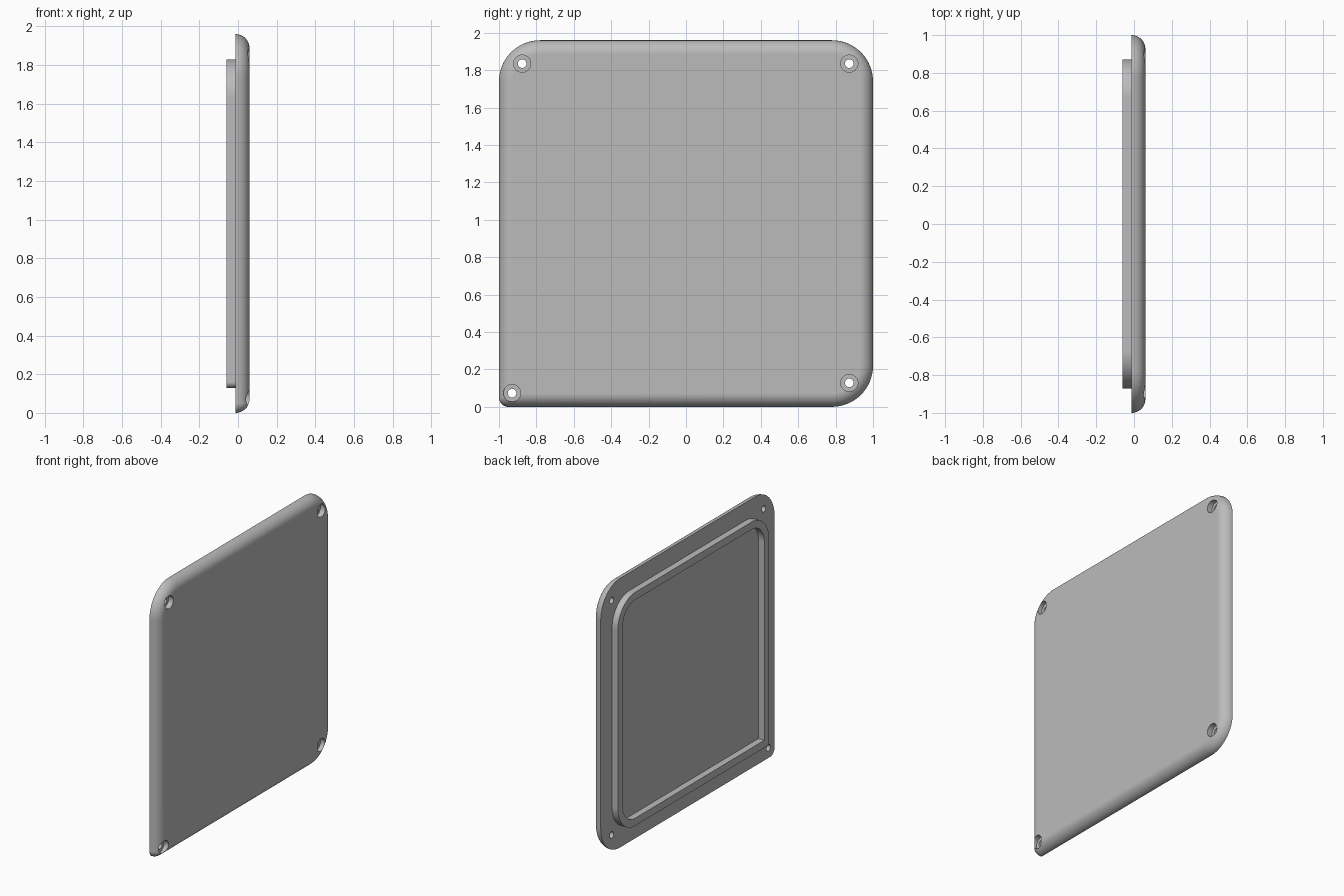
import bpy, bmesh, math
from mathutils import Matrix

cube = bpy.data.objects.get("Cube")
if cube:
    bpy.data.objects.remove(cube, do_unlink=True)

HEIGHT = 1.96
BACK, FACE, LIP = -0.013, 0.06, -0.06
FILLET = FACE - BACK

grey = bpy.data.materials.new("light grey")
grey.use_nodes = True
grey.diffuse_color = (0.5, 0.5, 0.5, 1)
grey.node_tree.nodes["Principled BSDF"].inputs["Base Color"].default_value = grey.diffuse_color


def outline(x, inset, big, small, steps=16):
    """Rounded rectangle in the YZ plane with one tighter corner at low y, low z."""
    points = []
    lo, hi, top = -1 + inset, 1 - inset, HEIGHT - inset
    corners = [(hi, inset, 1, -1, big), (hi, top, 1, 1, big),
               (lo, top, -1, 1, big), (lo, inset, -1, -1, small)]
    for n, (y, z, sy, sz, r) in enumerate(corners):
        for i in range(steps + 1):
            a = math.pi / 2 * (n - 1 + i / steps)
            points.append((x, y + r * (math.cos(a) - sy), z + r * (math.sin(a) - sz)))
    return points


def loft(name, loops, closed=False):
    """Skin matching loops, then either cap the ends or join them up."""
    bm = bmesh.new()
    rings = [[bm.verts.new(p) for p in loop] for loop in loops]
    pairs = list(zip(rings, rings[1:]))
    if closed:
        pairs.append((rings[-1], rings[0]))
    else:
        bm.faces.new(rings[0])
        bm.faces.new(rings[-1])
    for a, b in pairs:
        for i in range(len(a)):
            j = (i + 1) % len(a)
            bm.faces.new((a[i], a[j], b[j], b[i]))
    bmesh.ops.remove_doubles(bm, verts=bm.verts, dist=1e-5)
    bmesh.ops.recalc_face_normals(bm, faces=bm.faces)
    return make_object(name, bm)


def make_object(name, bm):
    mesh = bpy.data.meshes.new(name)
    bm.to_mesh(mesh)
    bm.free()
    mesh.materials.append(grey)
    obj = bpy.data.objects.new(name, mesh)
    bpy.context.collection.objects.link(obj)
    return obj


def activate(obj):
    bpy.ops.object.select_all(action="DESELECT")
    obj.select_set(True)
    bpy.context.view_layer.objects.active = obj


def drill(target, radius, x0, x1, y, z):
    """Cut a round hole along x."""
    bm = bmesh.new()
    place = Matrix.Translation(((x0 + x1) / 2, y, z)) @ Matrix.Rotation(math.pi / 2, 4, "Y")
    bmesh.ops.create_cone(bm, cap_ends=True, segments=32, radius1=radius,
                          radius2=radius, depth=x1 - x0, matrix=place)
    cutter = make_object("hole_cutter", bm)
    cutter.hide_render = True
    mod = target.modifiers.new("hole", "BOOLEAN")
    mod.operation, mod.solver, mod.object = "DIFFERENCE", "EXACT", cutter
    activate(target)
    bpy.ops.object.modifier_apply(modifier=mod.name)
    bpy.data.objects.remove(cutter, do_unlink=True)


def finish(obj):
    activate(obj)
    bpy.ops.object.shade_smooth_by_angle(angle=math.radians(30))
    mod = obj.modifiers.new("even shading", "WEIGHTED_NORMAL")
    mod.keep_sharp = True


# Cover plate with a fully rounded outer edge
layers = []
for i in range(13):
    a = math.pi / 2 * i / 12
    inset = FILLET * (1 - math.cos(a))
    layers.append(outline(BACK + FILLET * math.sin(a), inset,
                          0.22 - inset, max(0.05 - inset, 0)))
plate = loft("cover_plate", layers)

# Counterbored screw holes in the corners
for y, z in [(0.873, 1.835), (-0.876, 1.835), (0.873, 0.128), (-0.93, 0.073)]:
    drill(plate, 0.023, -0.1, 0.1, y, z)
    drill(plate, 0.046, 0.022, 0.1, y, z)
finish(plate)

# Raised locating lip on the back
EMBED = BACK + 0.01
lip = loft("locating_lip", [
    outline(EMBED, 0.13, 0.2, 0.03), outline(LIP, 0.13, 0.2, 0.03),
    outline(LIP, 0.185, 0.145, 0), outline(EMBED, 0.185, 0.145, 0)], closed=True)
finish(lip)
